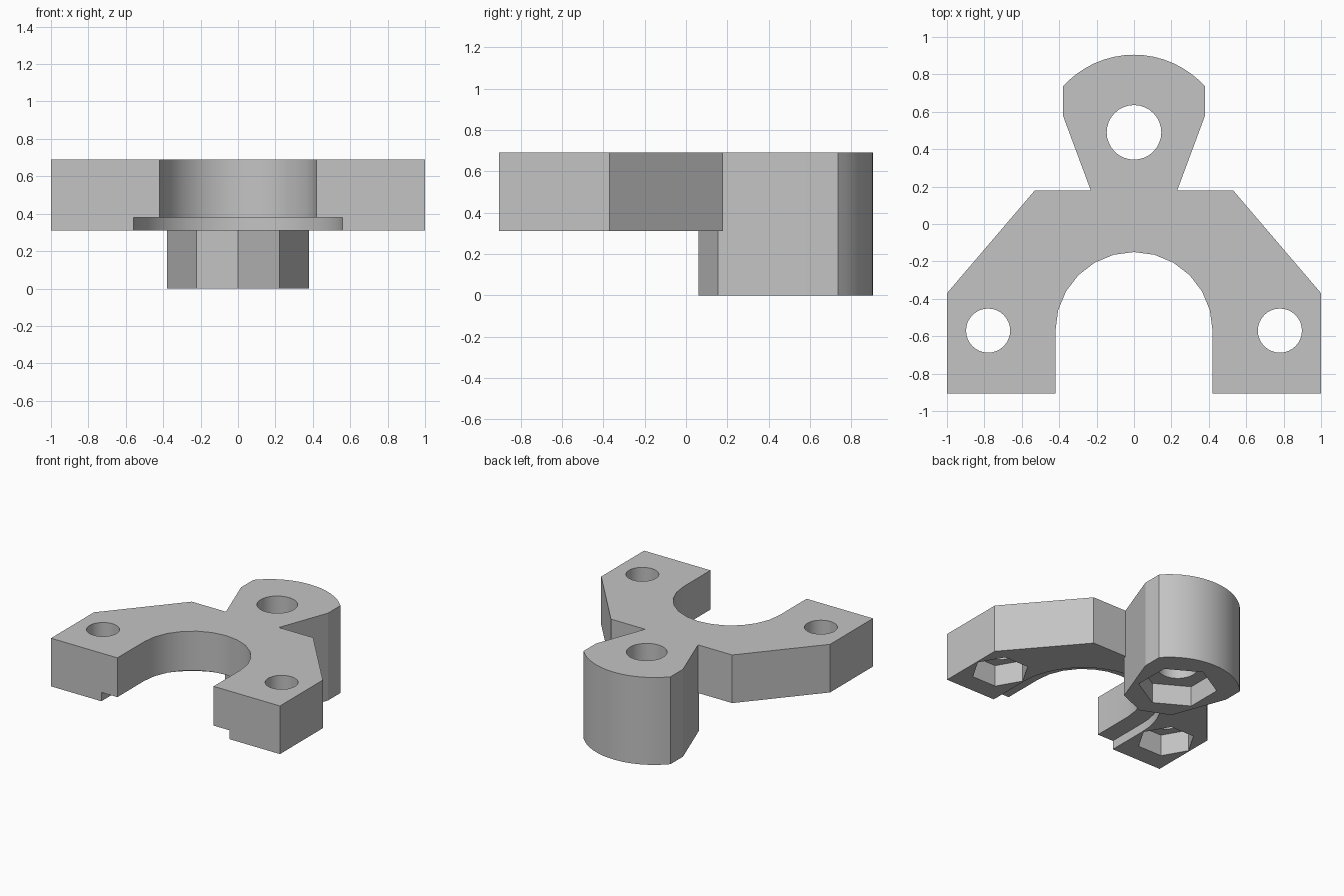
import bpy, bmesh, math

if "Cube" in bpy.data.objects:
    bpy.data.objects.remove(bpy.data.objects["Cube"])

grey = bpy.data.materials.new("plain_grey")
grey.diffuse_color = (0.55, 0.55, 0.55, 1)
grey.use_nodes = True
grey.node_tree.nodes["Principled BSDF"].inputs["Base Color"].default_value = grey.diffuse_color


def prism(name, outline, z0, z1):
    """Extrude a counter-clockwise outline from z0 up to z1."""
    bm = bmesh.new()
    base = bm.faces.new([bm.verts.new((x, y, z0)) for x, y in outline])
    ext = bmesh.ops.extrude_face_region(bm, geom=[base])
    for v in ext["geom"]:
        if isinstance(v, bmesh.types.BMVert):
            v.co.z = z1
    bmesh.ops.recalc_face_normals(bm, faces=bm.faces)
    mesh = bpy.data.meshes.new(name)
    bm.to_mesh(mesh)
    bm.free()
    mesh.materials.append(grey)
    ob = bpy.data.objects.new(name, mesh)
    bpy.context.collection.objects.link(ob)
    return ob


def arc(cx, cy, r, a0, a1, n):
    """n + 1 points along an arc, angles in degrees."""
    angles = [math.radians(a0 + (a1 - a0) * i / n) for i in range(n + 1)]
    return [(cx + r * math.cos(a), cy + r * math.sin(a)) for a in angles]


def ring(cx, cy, r, n, start=0):
    return arc(cx, cy, r, start, start + 360, n)[:-1]


def mirrored(right):
    """Close a right-hand half outline with its mirror image."""
    return right + [(-x, y) for x, y in reversed(right) if abs(x) > 1e-6]


def combine(target, other, operation):
    mod = target.modifiers.new(operation.lower(), 'BOOLEAN')
    mod.operation, mod.solver, mod.object = operation, 'EXACT', other
    bpy.context.view_layer.objects.active = target
    bpy.ops.object.modifier_apply(modifier=mod.name)
    bpy.data.objects.remove(other)


BOTTOM, TOP, BORE_Y = 0.31, 0.69, -0.57

# Bracket plate with sloping shoulders
bracket = prism("clamp_bracket", mirrored([(1, -0.905), (1, -0.37), (0.53, 0.18)]), BOTTOM, TOP)

# Tall rear lug with a rounded back and a shallow pointed front
half_angle = math.degrees(math.asin(0.38 / 0.51))
back = arc(0, 0.395, 0.51, 90 - half_angle, 90, 8)
lug = prism("rear_lug", mirrored([(0, 0.06), (0.222, 0.155), (0.38, 0.58)] + back), 0, TOP)
combine(bracket, lug, 'UNION')

# Open bore and the wider, shallow groove beneath it
for name, r, z0, z1 in (("bore_cutter", 0.42, 0.1, 0.9), ("groove_cutter", 0.56, 0.2, 0.38)):
    slot = [(-r, -1.1), (r, -1.1)] + arc(0, BORE_Y, r, 0, 180, 12 if r < 0.5 else 24)
    combine(bracket, prism(name, slot, z0, z1), 'DIFFERENCE')

# Bolt holes with hexagonal nut pockets on the underside
for x, y, hole, nut, start, z, depth in (
        (0, 0.49, 0.146, 0.285, 30, 0, 0.16),
        (-0.78, BORE_Y, 0.118, 0.21, 0, BOTTOM, 0.17),
        (0.78, BORE_Y, 0.118, 0.21, 0, BOTTOM, 0.17)):
    combine(bracket, prism("hole_cutter", ring(x, y, hole, 32), z - 0.2, 0.9), 'DIFFERENCE')
    combine(bracket, prism("nut_cutter", ring(x, y, nut, 6, start), z - 0.2, z + depth), 'DIFFERENCE')

# Smooth curved walls, crisp corners
bpy.ops.object.select_all(action='DESELECT')
bracket.select_set(True)
bpy.context.view_layer.objects.active = bracket
bpy.ops.object.shade_smooth_by_angle(angle=math.radians(18))
